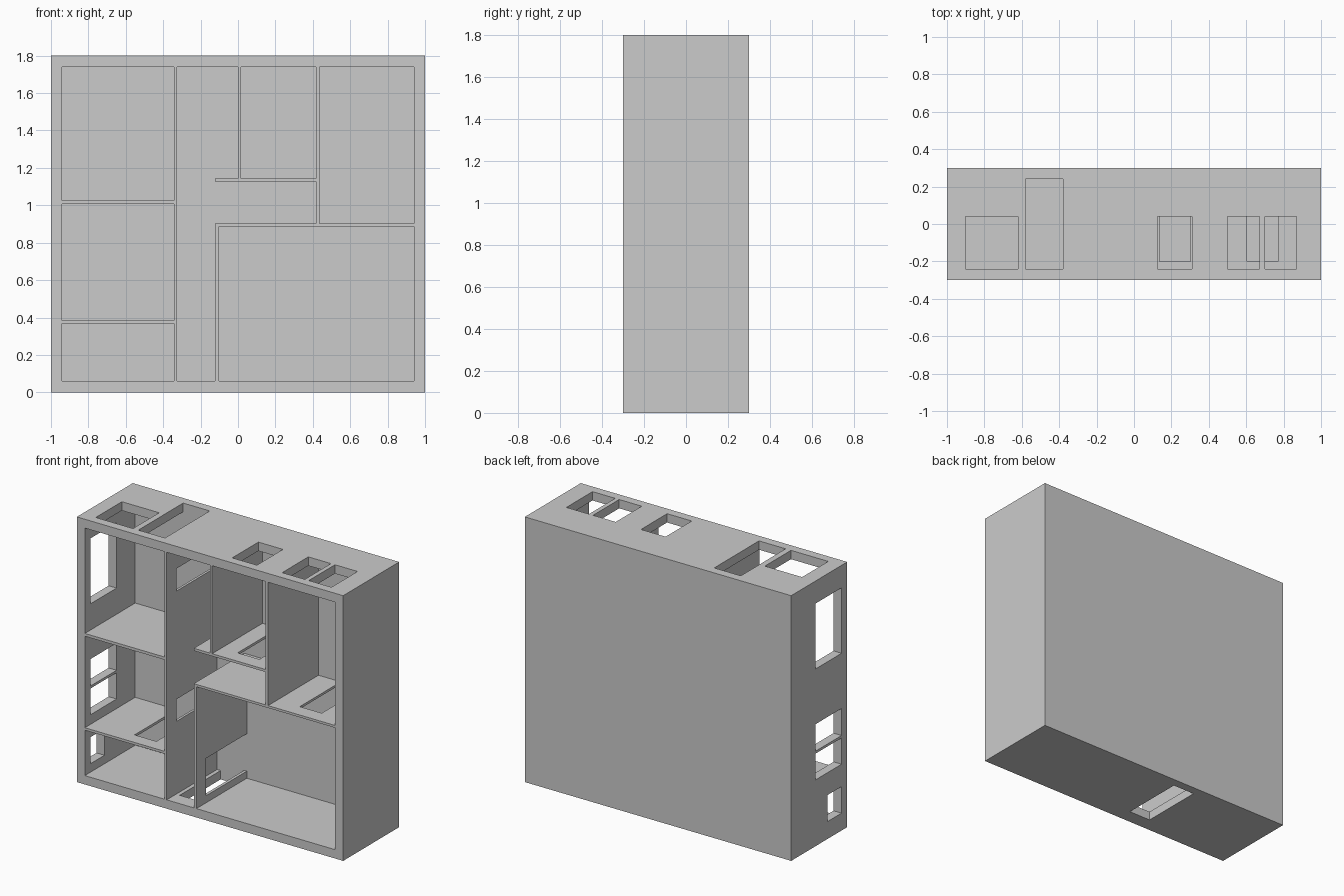
import bpy
import bmesh

cube = bpy.data.objects.get("Cube")
if cube:
    bpy.data.objects.remove(cube, do_unlink=True)

grey = bpy.data.materials.new("plain grey")
grey.use_nodes = True
grey.diffuse_color = (0.6, 0.6, 0.6, 1)
grey.node_tree.nodes["Principled BSDF"].inputs["Base Color"].default_value = (0.6, 0.6, 0.6, 1)

FRONT, BACK = -0.3, 0.24     # open front and inner face of the back wall
W, D, H, T = 1.0, 0.3, 1.8, 0.06


def box(name, x, y, z):
    """Box spanning the given (low, high) ranges."""
    bm = bmesh.new()
    bmesh.ops.create_cube(bm, size=1)
    for v in bm.verts:
        v.co = [r[0] if c < 0 else r[1] for c, r in zip(v.co, (x, y, z))]
    mesh = bpy.data.meshes.new(name)
    bm.to_mesh(mesh)
    bm.free()
    mesh.materials.append(grey)
    ob = bpy.data.objects.new(name, mesh)
    bpy.context.collection.objects.link(ob)
    return ob


def cut(ob, ranges):
    """Cut box-shaped openings out of a part and bake the result."""
    cutters = [box("cutter", *r) for r in ranges]
    for c in cutters:
        c.hide_render = True
        mod = ob.modifiers.new("opening", 'BOOLEAN')
        mod.operation, mod.solver, mod.object = 'DIFFERENCE', 'EXACT', c
    bpy.context.view_layer.update()
    graph = bpy.context.evaluated_depsgraph_get()
    baked = bpy.data.meshes.new_from_object(ob.evaluated_get(graph))
    ob.modifiers.clear()
    ob.data = baked
    for c in cutters:
        bpy.data.objects.remove(c, do_unlink=True)


# Outer case: open front, skylights, side windows and a floor hatch
case = box("outer_case", (-W, W), (-D, D), (0, H))
openings = [((-W + T, W - T), (-0.4, BACK), (T, H - T))]
for x0, x1, y1 in [(-0.9, -0.62, 0.04), (-0.58, -0.38, BACK), (0.125, 0.31, 0.04),
                   (0.5, 0.67, 0.04), (0.7, 0.87, 0.04)]:
    openings.append(((x0, x1), (-0.24, y1), (1.7, 1.9)))
for z0, z1, y1 in [(1.203, 1.647, 0.04), (0.645, 0.828, 0.04),
                   (0.45, 0.628, 0.04), (0.118, 0.298, -0.09)]:
    openings.append(((-1.1, -0.9), (-0.24, y1), (z0, z1)))
openings.append(((-0.298, -0.134), (-0.2, BACK), (-0.1, 0.1)))
cut(case, openings)

# Upright partitions
DEPTH = (FRONT, BACK)
corridor_wall = box("corridor_wall", (-0.342, -0.325), DEPTH, (T, H - T))
cut(corridor_wall, [((-0.4, -0.3), (-0.195, 0.3), z) for z in [(1.437, 1.59), (0.553, 0.703)]])
hall_wall = box("hall_wall", (-0.122, -0.102), DEPTH, (T, 0.887))
cut(hall_wall, [((-0.2, 0), (-0.2, 0.3), (0.108, 0.362))])
box("upper_middle_wall", (0, 0.016), DEPTH, (1.143, H - T))
box("upper_right_wall", (0.417, 0.436), DEPTH, (0.903, H - T))

# Floors, with hatches
box("upper_left_floor", (-W + T, -0.342), DEPTH, (1.006, 1.025))
lower_floor = box("lower_left_floor", (-W + T, -0.342), DEPTH, (0.368, 0.385))
cut(lower_floor, [((-0.63, -0.466), (-0.21, 0.3), (0.3, 0.45))])
middle_floor = box("upper_middle_floor", (-0.122, 0.417), DEPTH, (1.126, 1.143))
cut(middle_floor, [((0.137, 0.301), (-0.2, 0.3), (1.05, 1.2))])
right_floor = box("right_floor", (-0.122, W - T), DEPTH, (0.887, 0.903))
cut(right_floor, [((0.604, 0.769), (-0.2, 0.3), (0.8, 1.0))])
